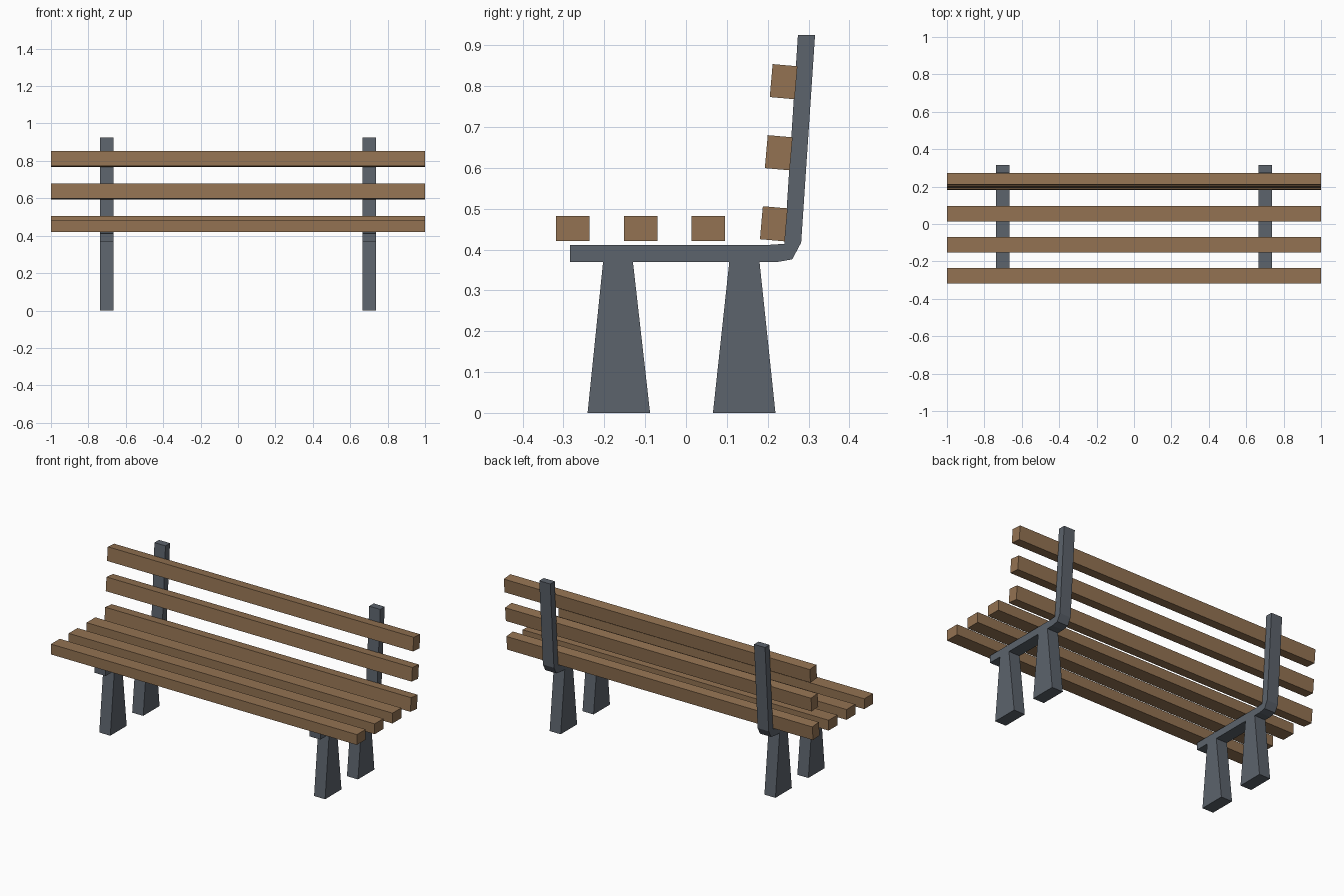
import bpy, bmesh, math

if "Cube" in bpy.data.objects:
    bpy.data.objects.remove(bpy.data.objects["Cube"])

def material(name, rgb):
    m = bpy.data.materials.new(name)
    m.diffuse_color = (*rgb, 1)
    m.use_nodes = True
    m.node_tree.nodes["Principled BSDF"].inputs["Base Color"].default_value = m.diffuse_color
    return m

wood = material("brown wood", (0.292, 0.170, 0.084))
metal = material("grey metal", (0.107, 0.125, 0.150))

def extrude(name, profile, x0, x1, mat):
    """Solid made from a (y, z) profile swept along x."""
    bm = bmesh.new()
    face = bm.faces.new([bm.verts.new((x0, y, z)) for y, z in profile])
    moved = bmesh.ops.extrude_face_region(bm, geom=[face])["geom"]
    bmesh.ops.translate(bm, vec=(x1 - x0, 0, 0),
                        verts=[g for g in moved if isinstance(g, bmesh.types.BMVert)])
    bmesh.ops.recalc_face_normals(bm, faces=bm.faces)
    me = bpy.data.meshes.new(name)
    bm.to_mesh(me)
    bm.free()
    me.materials.append(mat)
    ob = bpy.data.objects.new(name, me)
    bpy.context.collection.objects.link(ob)
    return ob

def slat(name, y, z, w, h, tilt=0):
    c, s = math.cos(tilt), math.sin(tilt)
    corners = [(-w/2, -h/2), (w/2, -h/2), (w/2, h/2), (-w/2, h/2)]
    extrude(name, [(y + a*c + b*s, z - a*s + b*c) for a, b in corners], -1, 1, wood)

# Seat slats
for i, y in enumerate((-0.277, -0.111, 0.055)):
    slat(f"seat_slat_{i + 1}", y, 0.451, 0.082, 0.061)

# Leaning back slats
for i, (y, z) in enumerate(((0.215, 0.463), (0.227, 0.637), (0.239, 0.811))):
    slat(f"back_slat_{i + 1}", y, z, 0.061, 0.081, math.radians(5))

# Bent side frames with tapered legs
bracket = [(-0.284, 0.369), (0.221, 0.369), (0.260, 0.376), (0.282, 0.417),
           (0.316, 0.925), (0.274, 0.925), (0.241, 0.414), (0.197, 0.411), (-0.284, 0.411)]
front_leg = [(-0.241, 0), (-0.088, 0), (-0.130, 0.370), (-0.203, 0.370)]
back_leg = [(0.066, 0), (0.219, 0), (0.180, 0.370), (0.106, 0.370)]
for side, x in (("left", -0.702), ("right", 0.702)):
    for part, profile in (("frame", bracket), ("front_leg", front_leg), ("back_leg", back_leg)):
        extrude(f"{side}_{part}", profile, x - 0.036, x + 0.036, metal)
